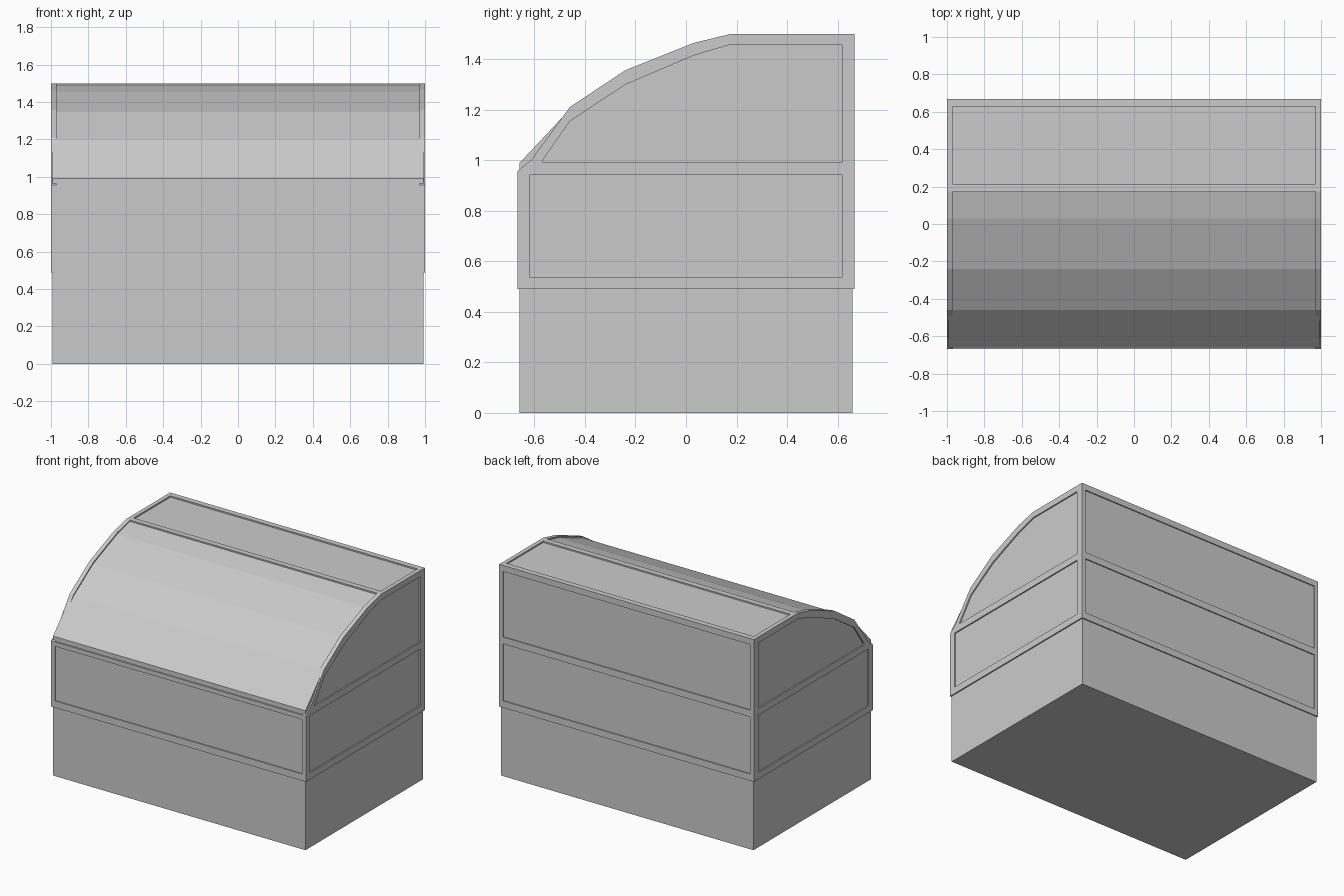
import bpy, bmesh
from mathutils import Vector as V

if "Cube" in bpy.data.objects:
    bpy.data.objects.remove(bpy.data.objects["Cube"])

X, Y = 1.0, 0.667        # outer frame half sizes
CX, CY = 0.991, 0.659    # recessed body half sizes
D = 0.011                # frame depth
Z0, Z1, Z2 = 0.49, 0.957, 1.5


def finish(bm, name):
    bmesh.ops.remove_doubles(bm, verts=bm.verts, dist=1e-5)
    me = bpy.data.meshes.new(name)
    bm.to_mesh(me)
    bm.free()
    ob = bpy.data.objects.new(name, me)
    bpy.context.collection.objects.link(ob)


def face(bm, pts, toward):
    # face wound so its normal points along "toward"
    f = bm.faces.new([bm.verts.new(p) for p in pts])
    f.normal_update()
    if f.normal.dot(V(toward)) < 0:
        f.normal_flip()


def ring(bm, outer, inner, normal, depth=D):
    # flat border plus the walls stepping down to the panel
    outer, inner, n = [V(p) for p in outer], [V(p) for p in inner], V(normal)
    centre = sum(inner, V((0, 0, 0))) / len(inner)
    for i in range(len(outer)):
        j = (i + 1) % len(outer)
        face(bm, [outer[i], outer[j], inner[j], inner[i]], n)
        if depth:
            a, b = inner[i], inner[j]
            face(bm, [a, b, b - n * depth, a - n * depth], centre - (a + b) / 2)


def rect(u0, u1, v0, v1):
    return [(u0, v0), (u1, v0), (u1, v1), (u0, v1)]


# Solid body with the curved lid, all panels lie on it
core = [(-CY, 0), (CY, 0), (CY, 1.49), (0.17, 1.49), (0.03, 1.455),
        (-0.24, 1.347), (-0.46, 1.202), (-CY, 0.99)]
bm = bmesh.new()
f = bm.faces.new([bm.verts.new((-CX, y, z)) for y, z in core])
ext = bmesh.ops.extrude_face_region(bm, geom=[f])
bmesh.ops.translate(bm, vec=(2 * CX, 0, 0),
                    verts=[g for g in ext["geom"] if isinstance(g, bmesh.types.BMVert)])
bmesh.ops.recalc_face_normals(bm, faces=bm.faces)
finish(bm, "chest_body")

# Side frames: lower rectangle and curved upper panel
arc = [(0.175, Z2), (0.03, 1.465), (-0.24, 1.357), (-0.46, 1.211),
       (-0.612, 1.003), (-Y, Z1)]
arc_in = [(0.17, 1.457), (0.03, 1.415), (-0.24, 1.3), (-0.46, 1.155),
          (-0.57, 0.997), (-0.566, 0.991)]
low_in = rect(-0.62, 0.617, 0.538, 0.943)
for s, name in ((-1, "left_frame"), (1, "right_frame")):
    bm = bmesh.new()
    side = lambda pts: [(s * X, y, z) for y, z in pts]
    ring(bm, side(rect(-Y, Y, Z0, Z1)), side(low_in), (s, 0, 0))
    ring(bm, side([(Y, Z1), (Y, Z2)] + arc), side([(0.617, 0.991), (0.617, 1.457)] + arc_in), (s, 0, 0))
    finish(bm, name)

# Front and back frames
for s, name, rows in ((-1, "front_frame", [(Z0, Z1, 0.538, 0.925)]),
                      (1, "back_frame", [(Z0, Z1, 0.538, 0.943), (Z1, Z2, 0.991, 1.457)])):
    bm = bmesh.new()
    wall = lambda pts: [(x, s * Y, z) for x, z in pts]
    for a, b, c, d in rows:
        ring(bm, wall(rect(-X, X, a, b)), wall(rect(-0.97, 0.97, c, d)), (0, s, 0))
    if s < 0:  # thin sill under the curved lid
        face(bm, [(-X, -Y, Z1), (X, -Y, Z1), (X, -CY, Z1), (-X, -CY, Z1)], (0, 0, 1))
    finish(bm, name)

# Top frame with the step down to the curved panel
bm = bmesh.new()
flat = lambda pts: [(x, y, Z2) for x, y in pts]
ring(bm, flat(rect(-X, X, 0.175, Y)), flat(rect(-0.97, 0.97, 0.215, 0.627)), (0, 0, 1))
face(bm, [(-X, 0.175, Z2), (X, 0.175, Z2), (X, 0.175, Z2 - D), (-X, 0.175, Z2 - D)], (0, -1, 0))
finish(bm, "top_frame")

# Curved rims at both ends of the lid
for s, name in ((-1, "left_lid_rim"), (1, "right_lid_rim")):
    bm = bmesh.new()
    drop = V((0, 0.004, -D))
    for (y0, z0), (y1, z1) in zip(arc, arc[1:]):
        a, b = V((s * 0.97, y0, z0)), V((s * 0.97, y1, z1))
        w = V((s * 0.03, 0, 0))
        face(bm, [a, b, b + w, a + w], (0, -1, 1))
        face(bm, [a, b, b + drop, a + drop], (-s, 0, 0))
    finish(bm, name)

# Underside lip where the frame overhangs the base
bm = bmesh.new()
ring(bm, [(x, y, Z0) for x, y in rect(-X, X, -Y, Y)],
     [(x, y, Z0) for x, y in rect(-CX, CX, -CY, CY)], (0, 0, -1), 0)
finish(bm, "base_lip")
